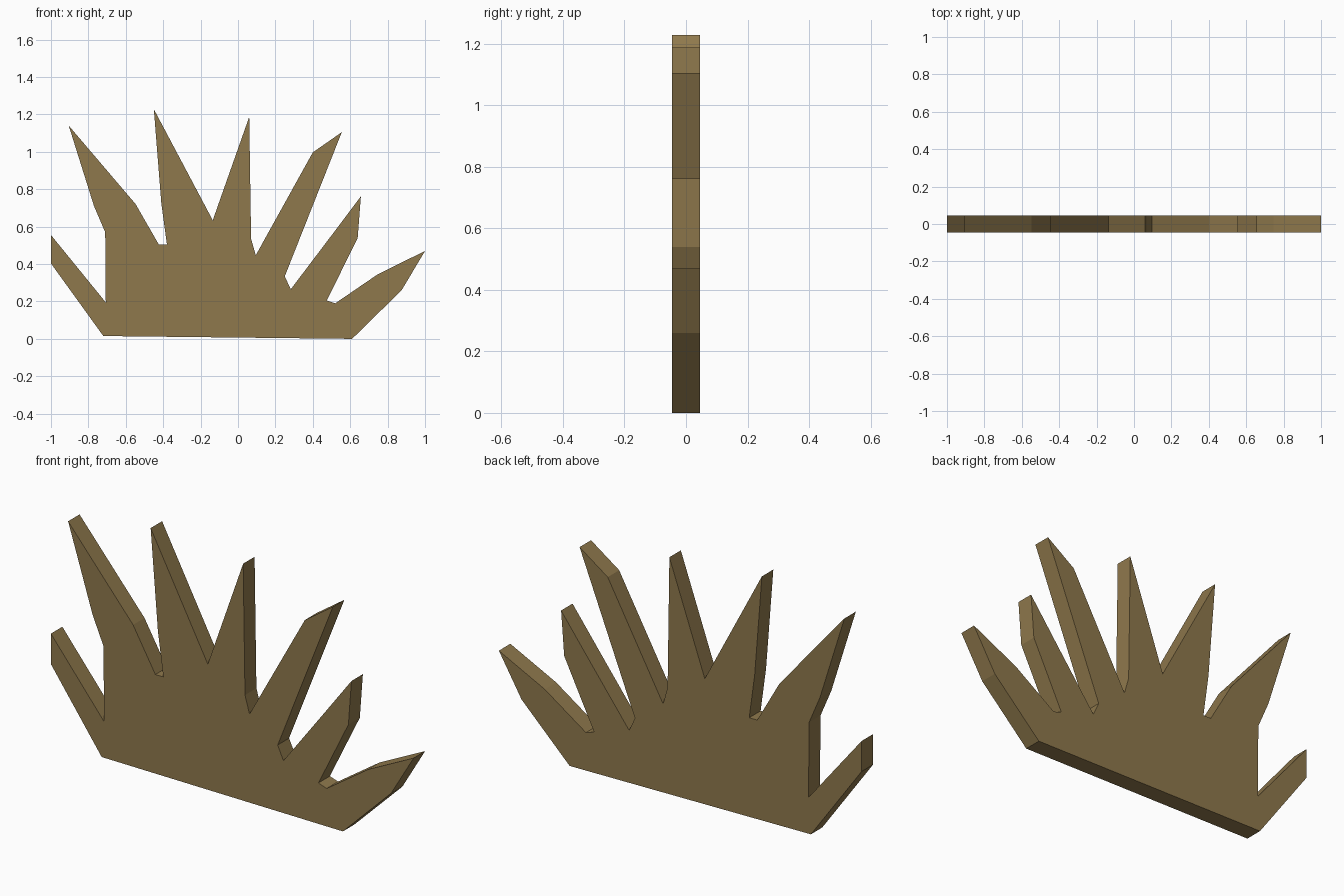
import bpy, bmesh

if "Cube" in bpy.data.objects:
    bpy.data.objects.remove(bpy.data.objects["Cube"])

# Outline of the spiky grass clump, (x, z), counter-clockwise seen from the front
OUTLINE = [
    (-0.72, 0.015), (0.61, 0.0),                                             # base
    (0.875, 0.26), (1.0, 0.47), (0.747, 0.345), (0.52, 0.19), (0.475, 0.205),  # right blade
    (0.64, 0.54), (0.657, 0.762), (0.50, 0.553), (0.282, 0.265), (0.25, 0.334),
    (0.555, 1.105), (0.40, 0.997), (0.095, 0.447), (0.07, 0.535),
    (0.06, 1.187), (-0.135, 0.634),                                          # centre blade
    (-0.45, 1.228), (-0.41, 0.725), (-0.38, 0.505), (-0.424, 0.505),
    (-0.547, 0.72), (-0.905, 1.14), (-0.77, 0.71), (-0.71, 0.57), (-0.707, 0.195),
    (-1.0, 0.555), (-1.0, 0.403),                                            # left blade
]
THICKNESS = 0.09

# Single olive brown colour
mat = bpy.data.materials.new("dry_grass_brown")
mat.diffuse_color = (0.275, 0.19, 0.073, 1.0)
mat.use_nodes = True
mat.node_tree.nodes["Principled BSDF"].inputs["Base Color"].default_value = mat.diffuse_color

# Flat plate extruded from front to back
bm = bmesh.new()
front = bm.faces.new([bm.verts.new((x, -THICKNESS / 2, z)) for x, z in OUTLINE])
ext = bmesh.ops.extrude_face_region(bm, geom=[front], use_keep_orig=True)
back = [g for g in ext["geom"] if isinstance(g, bmesh.types.BMVert)]
bmesh.ops.translate(bm, verts=back, vec=(0, THICKNESS, 0))
bmesh.ops.recalc_face_normals(bm, faces=bm.faces)
bmesh.ops.triangulate(bm, faces=[f for f in bm.faces if len(f.verts) > 4])

mesh = bpy.data.meshes.new("grass_clump")
bm.to_mesh(mesh)
bm.free()
mesh.materials.append(mat)
bpy.context.collection.objects.link(bpy.data.objects.new("grass_clump", mesh))
